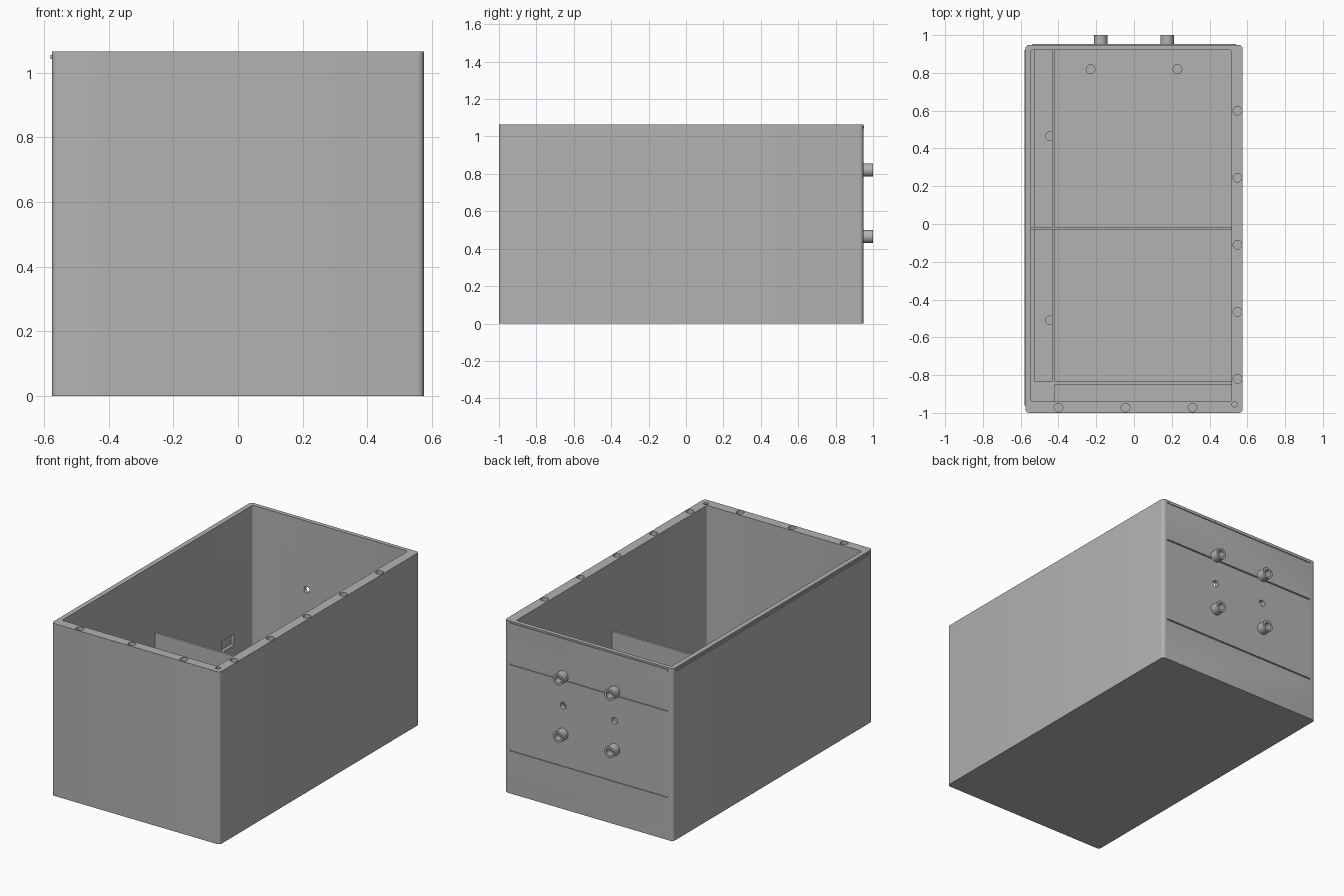
import bpy, bmesh
from mathutils import Matrix, Vector

if "Cube" in bpy.data.objects:
    bpy.data.objects.remove(bpy.data.objects["Cube"], do_unlink=True)

grey = bpy.data.materials.new("plain grey")
grey.use_nodes = True
grey.diffuse_color = (0.45, 0.45, 0.45, 1)
grey.node_tree.nodes["Principled BSDF"].inputs["Base Color"].default_value = (0.45, 0.45, 0.45, 1)

TOP, BACK, FLOOR = 1.065, 0.948, 0.03


def finish(name, bm, smooth=True):
    mesh = bpy.data.meshes.new(name)
    bm.to_mesh(mesh)
    bm.free()
    mesh.materials.append(grey)
    ob = bpy.data.objects.new(name, mesh)
    bpy.context.collection.objects.link(ob)
    if smooth:
        shade(ob)
    return ob


def activate(ob):
    bpy.ops.object.select_all(action='DESELECT')
    ob.select_set(True)
    bpy.context.view_layer.objects.active = ob


def shade(ob):
    activate(ob)
    bpy.ops.object.shade_smooth_by_angle()


def box(bm, x, y, z, radius=0):
    """Box from (low, high) spans, with optional rounded upright edges."""
    lo, hi = Vector((x[0], y[0], z[0])), Vector((x[1], y[1], z[1]))
    m = Matrix.Translation((lo + hi) / 2) @ Matrix.Diagonal((*(hi - lo), 1))
    verts = bmesh.ops.create_cube(bm, size=1, matrix=m)["verts"]
    if radius:
        edges = {e for v in verts for e in v.link_edges
                 if abs(e.verts[0].co.z - e.verts[1].co.z) > 0.01}
        bmesh.ops.bevel(bm, geom=list(edges), offset=radius, segments=5,
                        affect='EDGES', profile=0.5)


def rod(bm, centre, radius, length, along_y=False):
    m = Matrix.Translation(centre)
    if along_y:
        m = m @ Matrix.Rotation(1.5707963, 4, 'X')
    bmesh.ops.create_cone(bm, cap_ends=True, segments=32, radius1=radius,
                          radius2=radius, depth=length, matrix=m)


def carve(ob, bm):
    """Cut the solids in bm out of ob."""
    cutter = finish("cutter", bm, smooth=False)
    cutter.hide_render = True
    mod = ob.modifiers.new("cut", 'BOOLEAN')
    mod.operation, mod.solver, mod.object = 'DIFFERENCE', 'EXACT', cutter
    activate(ob)
    bpy.ops.object.modifier_apply(modifier=mod.name)
    bpy.data.objects.remove(cutter, do_unlink=True)


# Outer casing
bm = bmesh.new()
box(bm, (-0.575, 0.575), (-1, BACK), (0, TOP), 0.02)
casing = finish("casing", bm, smooth=False)

# Open cavity
bm = bmesh.new()
box(bm, (-0.545, 0.515), (-0.94, 0.922), (FLOOR, TOP + 0.1), 0.01)
carve(casing, bm)

# Blind holes in the rim, floor and side, through holes and grooves at the back
bm = bmesh.new()
for i in range(5):
    rod(bm, (0.548, 0.6 - 0.355 * i, TOP), 0.023, 0.06)
for i in range(3):
    rod(bm, (-0.4 + 0.355 * i, -0.972, TOP), 0.023, 0.06)
rod(bm, (0.532, -0.955, TOP), 0.014, 0.06)
for x, y in ((-0.23, 0.82), (0.23, 0.82), (-0.445, 0.465), (-0.445, -0.51)):
    rod(bm, (x, y, FLOOR), 0.023, 0.03)
for x in (-0.176, 0.176):
    rod(bm, (x, 0.935, 0.64), 0.02, 0.1, along_y=True)
for z in (TOP * 0.25, TOP * 0.75):
    box(bm, (-0.54, 0.54), (BACK - 0.006, BACK + 0.05), (z - 0.004, z + 0.004))
box(bm, (-0.565, -0.53), (0.62, 0.74), (0.27, 0.34))
carve(casing, bm)
shade(casing)

# Ribs under the rim
bm = bmesh.new()
box(bm, (-0.58, -0.57), (-0.96, 0.92), (1.043, 1.055))
box(bm, (-0.54, 0.54), (BACK - 0.005, BACK + 0.005), (1.043, 1.055))
finish("rim_ribs", bm)

# Tall cross divider
bm = bmesh.new()
box(bm, (-0.546, 0.516), (-0.03, -0.015), (FLOOR - 0.005, 0.64))
finish("cross_divider", bm)

# Low walls of the side channel and the front compartment
low = (FLOOR - 0.005, 0.2)
for name, x, y in (("channel_outer_wall", (-0.546, -0.525), (-0.835, 0.923)),
                   ("channel_inner_wall", (-0.435, -0.42), (-0.835, 0.923)),
                   ("front_divider", (-0.42, 0.516), (-0.85, -0.835)),
                   ("corner_block", (-0.546, -0.42), (-0.941, -0.835))):
    bm = bmesh.new()
    box(bm, x, y, low)
    finish(name, bm)

# Hollow standoffs on the back
for x in (-0.176, 0.176):
    for z in (0.465, 0.82):
        bm = bmesh.new()
        rod(bm, (x, 0.97, z), 0.035, 0.06, along_y=True)
        standoff = finish("standoff", bm, smooth=False)
        bm = bmesh.new()
        rod(bm, (x, 1.0, z), 0.021, 0.08, along_y=True)
        carve(standoff, bm)
        shade(standoff)
